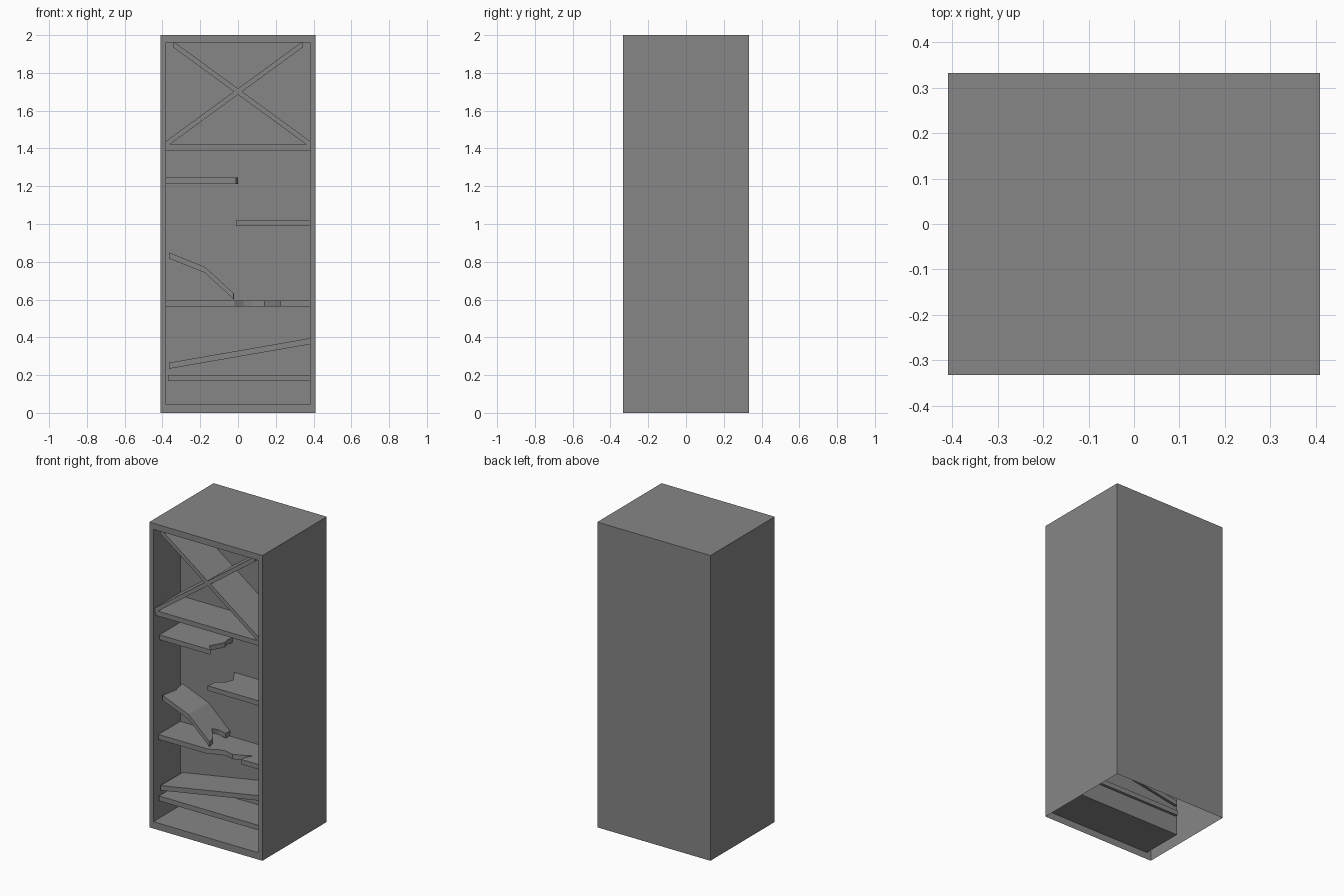
import bpy
import bmesh

cube = bpy.data.objects.get("Cube")
if cube:
    bpy.data.objects.remove(cube, do_unlink=True)

grey = bpy.data.materials.new("plain grey")
grey.use_nodes = True
colour = (0.24, 0.24, 0.24, 1)
grey.diffuse_color = colour
grey.node_tree.nodes["Principled BSDF"].inputs["Base Color"].default_value = colour

HALF_W, HALF_D, HEIGHT = 0.41, 0.333, 2.0
IN_X, IN_LOW, IN_TOP = 0.38, 0.045, 1.96
RECESS_Y = -0.055      # back panel of the recess
BACK = -0.038          # boards push slightly through the back panel
THICK = 0.032


def finish(bm, name):
    mesh = bpy.data.meshes.new(name)
    bm.to_mesh(mesh)
    bm.free()
    mesh.materials.append(grey)
    obj = bpy.data.objects.new(name, mesh)
    bpy.context.collection.objects.link(obj)
    return obj


def board(name, outline, height, bend=None):
    """Plank from a plan outline; height(x) gives its top surface."""
    bm = bmesh.new()
    bm.faces.new([bm.verts.new((x, y, 0)) for x, y in outline])
    if bend is not None:
        bmesh.ops.bisect_plane(bm, geom=bm.verts[:] + bm.edges[:] + bm.faces[:],
                               plane_co=(bend, 0, 0), plane_no=(1, 0, 0))
    new = bmesh.ops.extrude_face_region(bm, geom=bm.faces[:])["geom"]
    for v in new:
        if isinstance(v, bmesh.types.BMVert):
            v.co.z -= THICK
    for v in bm.verts:
        v.co.z += height(v.co.x)
    bmesh.ops.recalc_face_normals(bm, faces=bm.faces[:])
    return finish(bm, name)


def rect(x0, x1, front):
    return [(x0, front), (x1, front), (x1, BACK), (x0, BACK)]


# Cabinet: thin shell, open underneath, with a recess pushed into the front
bm = bmesh.new()
bmesh.ops.create_cube(bm, size=2)
for v in bm.verts:
    v.co.x *= HALF_W
    v.co.y *= HALF_D
    v.co.z = (v.co.z + 1) * HEIGHT / 2
bm.normal_update()
bottom = [f for f in bm.faces if f.normal.z < -0.9]
bmesh.ops.delete(bm, geom=bottom, context='FACES_ONLY')
front = next(f for f in bm.faces if f.normal.y < -0.9)
bmesh.ops.inset_individual(bm, faces=[front], thickness=0.03)
for v in front.verts:
    v.co.x = IN_X if v.co.x > 0 else -IN_X
    v.co.z = IN_TOP if v.co.z > 1 else IN_LOW
panel = bmesh.ops.extrude_discrete_faces(bm, faces=[front])["faces"][0]
for v in panel.verts:
    v.co.y = RECESS_Y
finish(bm, "cabinet")

# Crossed dividers in the top compartment
for side, label in ((1, "right"), (-1, "left")):
    ends = sorted((-0.345 * side, IN_X * side))
    board("cross_divider_" + label, rect(ends[0], ends[1], -0.315),
          lambda x, s=side: 1.717 - 0.73 * s * x)

# Whole shelves, level and fallen
board("upper_shelf", rect(-IN_X, IN_X, -0.31), lambda x: 1.42)
board("bottom_shelf", rect(-0.37, IN_X, -0.29), lambda x: 0.20)
board("tilted_shelf", rect(-0.365, IN_X, -0.28), lambda x: 0.329 + 0.174 * x)

# Snapped shelf stubs with jagged ends
board("left_shelf_stub",
      [(-IN_X, -0.27), (-0.01, -0.27), (-0.05, -0.225), (-0.03, -0.19),
       (0.0, -0.135), (-0.01, -0.1), (0.0, BACK), (-IN_X, BACK)],
      lambda x: 1.245)
board("right_shelf_stub",
      [(-0.01, -0.3), (IN_X, -0.3), (IN_X, BACK), (0.01, BACK),
       (0.015, -0.065), (0.07, -0.145), (0.05, -0.19), (0.0, -0.23)],
      lambda x: 1.022)

# Shelf with a splintered front edge
board("splintered_shelf",
      [(-IN_X, -0.28), (-0.02, -0.28), (0.03, -0.25), (0.08, -0.24),
       (0.14, -0.255), (0.19, -0.235), (0.26, -0.2), (0.225, -0.245),
       (0.225, -0.285), (IN_X, -0.285), (IN_X, BACK), (-IN_X, BACK)],
      lambda x: 0.596)

# Bent broken board leaning on the splintered shelf
KINK = -0.175
board("bent_board",
      [(-0.365, -0.26), (-0.025, -0.26), (-0.03, -0.215), (-0.07, -0.17),
       (-0.05, -0.13), (-0.02, -0.1), (-0.02, BACK), (-0.33, BACK),
       (-0.365, -0.06), (-0.35, -0.14)],
      lambda x: 0.773 - (0.4 if x < KINK else 0.92) * (x - KINK), bend=KINK)
